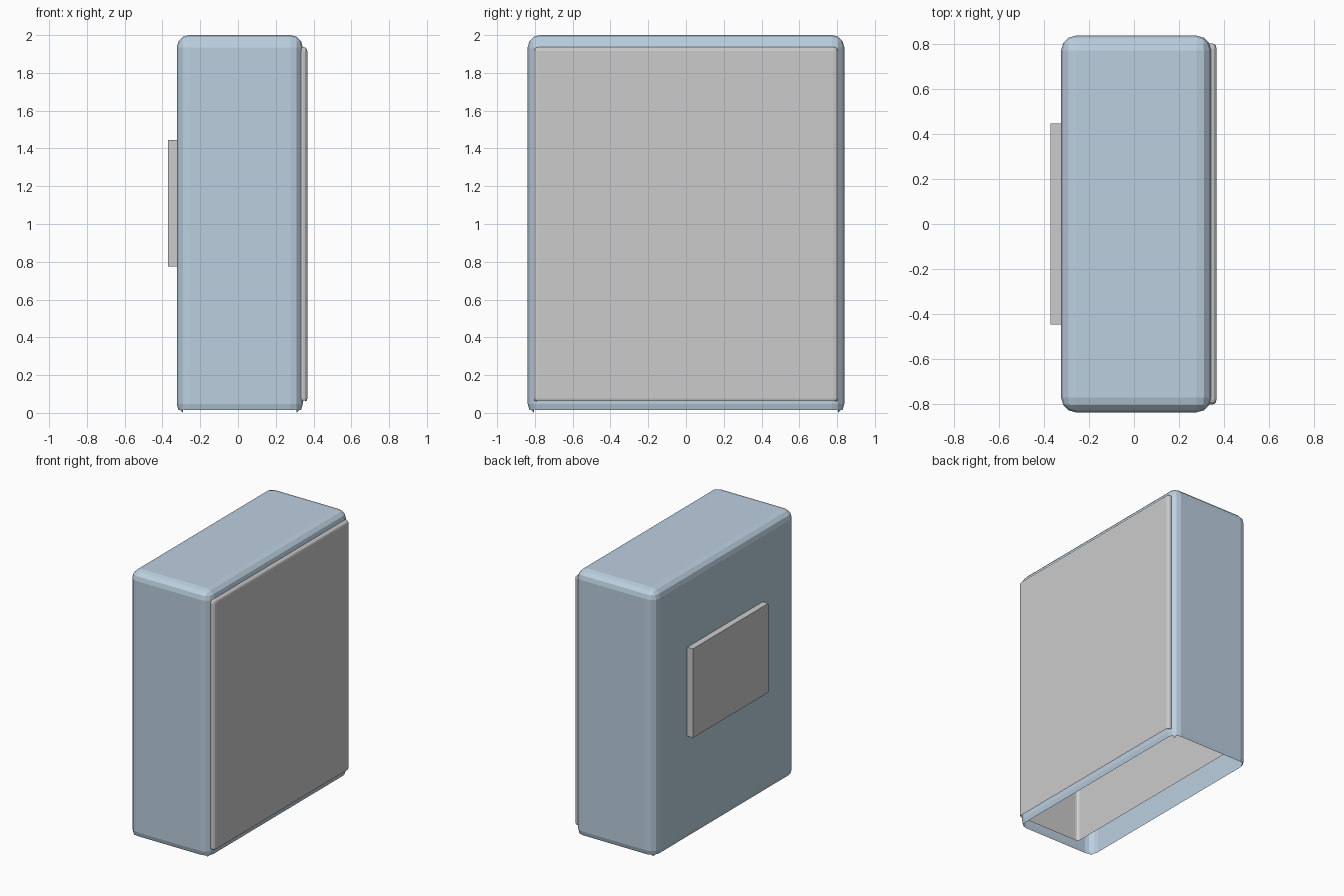
import bpy, bmesh
from mathutils import Vector

if "Cube" in bpy.data.objects:
    bpy.data.objects.remove(bpy.data.objects["Cube"])


def box(name, lo, hi, radius=0.0, open_bottom=False, mat=None):
    """Box between two corners, optionally rounded and open underneath."""
    lo, hi = Vector(lo), Vector(hi)
    bm = bmesh.new()
    bmesh.ops.create_cube(bm, size=1)
    for v in bm.verts:
        v.co = (lo + hi) / 2 + v.co * (hi - lo)
    if radius:
        bmesh.ops.bevel(bm, geom=bm.edges[:], offset=radius, segments=3,
                        profile=0.5, affect='EDGES')
    if open_bottom:
        bm.normal_update()
        under = [f for f in bm.faces if f.normal.z < -0.6]
        bmesh.ops.delete(bm, geom=under, context='FACES')
    mesh = bpy.data.meshes.new(name)
    bm.to_mesh(mesh)
    bm.free()
    obj = bpy.data.objects.new(name, mesh)
    bpy.context.collection.objects.link(obj)
    if mat:
        mesh.materials.append(mat)
    return obj


blue = bpy.data.materials.new("pale_blue")
blue.diffuse_color = (0.5, 0.63, 0.74, 1)
blue.use_nodes = True
blue.node_tree.nodes["Principled BSDF"].inputs["Base Color"].default_value = blue.diffuse_color

# Rounded outer shell, open underneath
body = box("outer_shell", (-0.324, -0.838, -0.014), (0.343, 0.838, 2.0),
           0.065, True, blue)
lowest = min(v.co.z for v in body.data.vertices)
for v in body.data.vertices:
    if v.co.z < 0.1:
        v.co.z -= lowest

# Inner box whose outer face shows as the front panel
box("inner_panel_box", (-0.17, -0.804, 0.053), (0.367, 0.804, 1.937), 0.022, True)

# Small plate on the back
box("back_plate", (-0.371, -0.448, 0.775), (-0.31, 0.448, 1.444))
